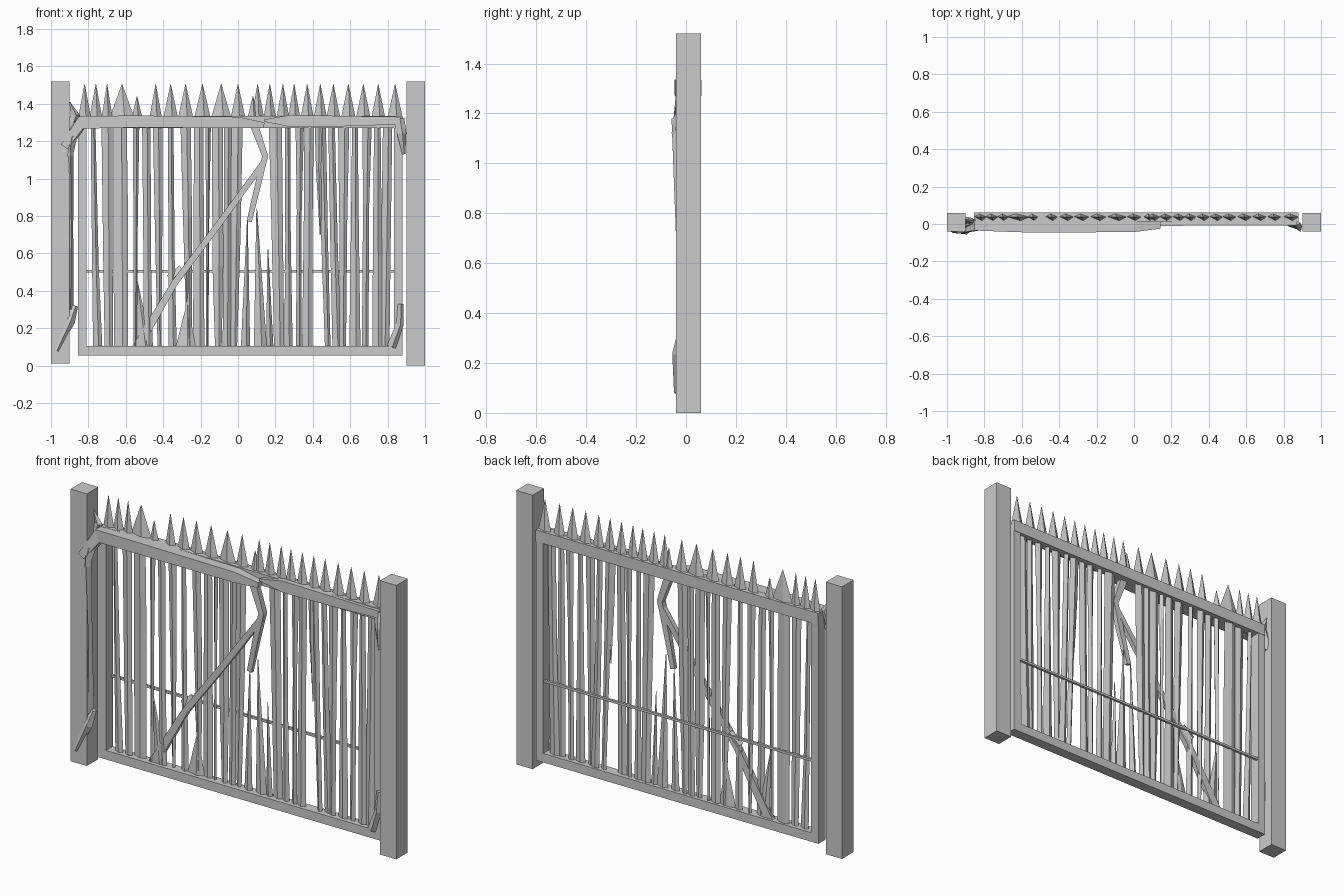
import bpy, bmesh, random
from mathutils import Vector
random.seed(4)


def box(name, x0, x1, y0, y1, z0, z1):
    bm = bmesh.new()
    bmesh.ops.create_cube(bm, size=1)
    for v in bm.verts:
        v.co = Vector(((x0 + x1) / 2 + v.co.x * (x1 - x0),
                       (y0 + y1) / 2 + v.co.y * (y1 - y0),
                       (z0 + z1) / 2 + v.co.z * (z1 - z0)))
    return finish(name, bm)


def finish(name, bm):
    bmesh.ops.recalc_face_normals(bm, faces=bm.faces)
    me = bpy.data.meshes.new(name)
    bm.to_mesh(me)
    bm.free()
    ob = bpy.data.objects.new(name, me)
    bpy.context.collection.objects.link(ob)
    return ob


def bar(name, pts, square=False):
    """Four-sided bar through points (x, y, z, half width, half depth)."""
    bm = bmesh.new()
    rings = []
    shape = [(-1, -1), (1, -1), (1, 1), (-1, 1)] if square else [(-1, .2), (.2, -1), (1, .1), (-.2, 1)]
    for i, (x, y, z, w, d) in enumerate(pts):
        a, b = pts[max(i - 1, 0)], pts[min(i + 1, len(pts) - 1)]
        t = Vector((b[0] - a[0], 0, b[2] - a[2])).normalized()
        side = Vector((t.z, 0, -t.x))
        rings.append([bm.verts.new(Vector((x, y, z)) + side * w * s + Vector((0, d * q, 0)))
                      for s, q in shape])
    for r, s in zip(rings, rings[1:]):
        for k in range(4):
            bm.faces.new((r[k], r[(k + 1) % 4], s[(k + 1) % 4], s[k]))
    bm.faces.new(rings[0])
    bm.faces.new(rings[-1])
    return finish(name, bm)


# Posts
box("left_post", -1, -.9, -.04, .06, .01, 1.52)
box("right_post", .9, 1, -.04, .06, 0, 1.52)

# Gate frame
box("bottom_rail", -.855, .88, .0, .06, .055, .105)
box("top_rail", -.855, .88, .01, .062, 1.27, 1.335)
box("left_stile", -.855, -.81, .0, .06, .105, 1.27)
box("right_stile", .835, .88, .0, .06, .105, 1.27)
box("middle_rod", -.82, .84, .042, .055, .497, .51)

# Warped front beams of the top rail
bar("left_top_beam", [(-.93, -.03, 1.17, .02, .02), (-.84, -.01, 1.30, .035, .025),
                      (-.55, -.012, 1.305, .032, .034), (0, -.008, 1.30, .03, .035),
                      (.14, -.005, 1.285, .015, .02)], True)
bar("right_top_beam", [(.14, .0, 1.31, .006, .012), (.28, .005, 1.308, .032, .014),
                       (.6, .005, 1.307, .027, .012), (.87, .003, 1.31, .02, .012)], True)

# Pickets: top centre, top width, bottom centre, bottom width
pickets = [
    -.775, .025, -.75, .05, -.70, .06, -.69, .045, -.63, .07, -.625, .075,
    -.545, .035, -.55, .02, -.49, .045, -.48, .05, -.43, .05, -.42, .02,
    -.36, .03, -.35, .045, -.28, .055, -.26, .025, -.21, .05, -.21, .06,
    -.16, .03, -.165, .015, -.11, .06, -.105, .035, -.055, .04, -.06, .045,
    -.005, .06, -.02, .03, .20, .07, .22, .055, .265, .03, .27, .045,
    .33, .045, .325, .03, .38, .05, .37, .055, .445, .05, .48, .03,
    .50, .035, .53, .05, .565, .06, .56, .035, .625, .03, .625, .06,
    .69, .05, .68, .035, .745, .035, .745, .05, .80, .05, .78, .06]
for i in range(0, len(pickets), 4):
    xt, wt, xb, wb = pickets[i:i + 4]
    y = .032 + random.uniform(-.006, .006)
    zm = random.uniform(.5, .9)
    bar("picket", [(xb, y, .09, wb / 2, .013),
                   ((xb + xt) / 2, y, zm, (wb + wt) / 4 + random.uniform(-.006, .006), .011),
                   (xt, y, 1.29, wt / 2, .013)])

# Broken picket stubs: x, base half width, tip x, tip height
for x, w, tx, tz in [(-.28, .055, -.27, .34), (-.50, .04, -.54, .46), (.12, .035, .10, .84),
                     (.04, .025, .05, .78), (.17, .02, .16, .62)]:
    bar("broken_picket", [(x, .032, .09, w, .015), (tx, .032, tz, .002, .003)])
bar("hanging_shard", [(.44, .03, 1.28, .03, .012), (.435, .03, 1.05, .018, .01), (.44, .03, .7, .003, .004)])
bar("hanging_shard", [(-.27, .03, .55, .02, .012), (-.275, .03, .34, .002, .004)])

# Pointed tops: x, half width
for x, w in [(-.82, .035), (-.76, .035), (-.70, .03), (-.62, .068), (-.54, .03),
             (-.44, .034), (-.36, .04), (-.28, .042), (-.19, .045), (-.09, .055),
             (0, .04), (.08, .03), (.105, .035), (.17, .035), (.24, .035), (.30, .034),
             (.37, .036), (.44, .036), (.51, .038), (.59, .04), (.67, .04), (.75, .038), (.84, .042)]:
    tip = 1.44 if x in (-.54, .08) else 1.505
    bar("spike", [(x, .036, 1.32, w, .02), (x, .036, tip, .001, .001)])

# Broken diagonal brace and bent centre bar
bar("diagonal_brace", [(-.55, .035, .08, .025, .012), (-.34, .03, .44, .017, .014),
                       (-.1, .02, .76, .017, .012), (.14, .012, 1.09, .015, .014)], True)
bar("bent_bar", [(.085, .012, 1.29, .022, .015), (.145, .01, 1.12, .016, .016),
                 (.11, .012, .98, .016, .014), (.06, .022, .77, .014, .01)], True)
bar("brace_plate", [(-.36, .04, .46, .03, .012), (-.30, .04, .52, .02, .012)])

# Hinges and torn metal at the posts
bar("left_upper_hinge", [(-.90, -.04, 1.12, .016, .018), (-.895, -.025, 1.22, .035, .02),
                         (-.83, .0, 1.31, .03, .02)])
bar("left_hinge_rod", [(-.90, -.01, .30, .022, .025), (-.893, -.02, .7, .012, .02),
                       (-.90, -.03, 1.18, .02, .028)])
bar("left_lower_hinge", [(-.97, -.042, .08, .01, .006), (-.90, -.035, .24, .03, .02),
                         (-.87, -.02, .32, .015, .015)])
bar("left_upper_tear", [(-.91, .02, 1.22, .02, .02), (-.87, .02, 1.34, .025, .015),
                        (-.90, .02, 1.41, .002, .003)])
bar("right_upper_hinge", [(.887, -.03, 1.13, .008, .012), (.875, -.015, 1.24, .025, .02),
                          (.86, .005, 1.32, .03, .015)])
bar("right_lower_hinge", [(.82, .0, .10, .025, .012), (.865, -.01, .22, .02, .018),
                          (.87, -.008, .33, .015, .01)])
